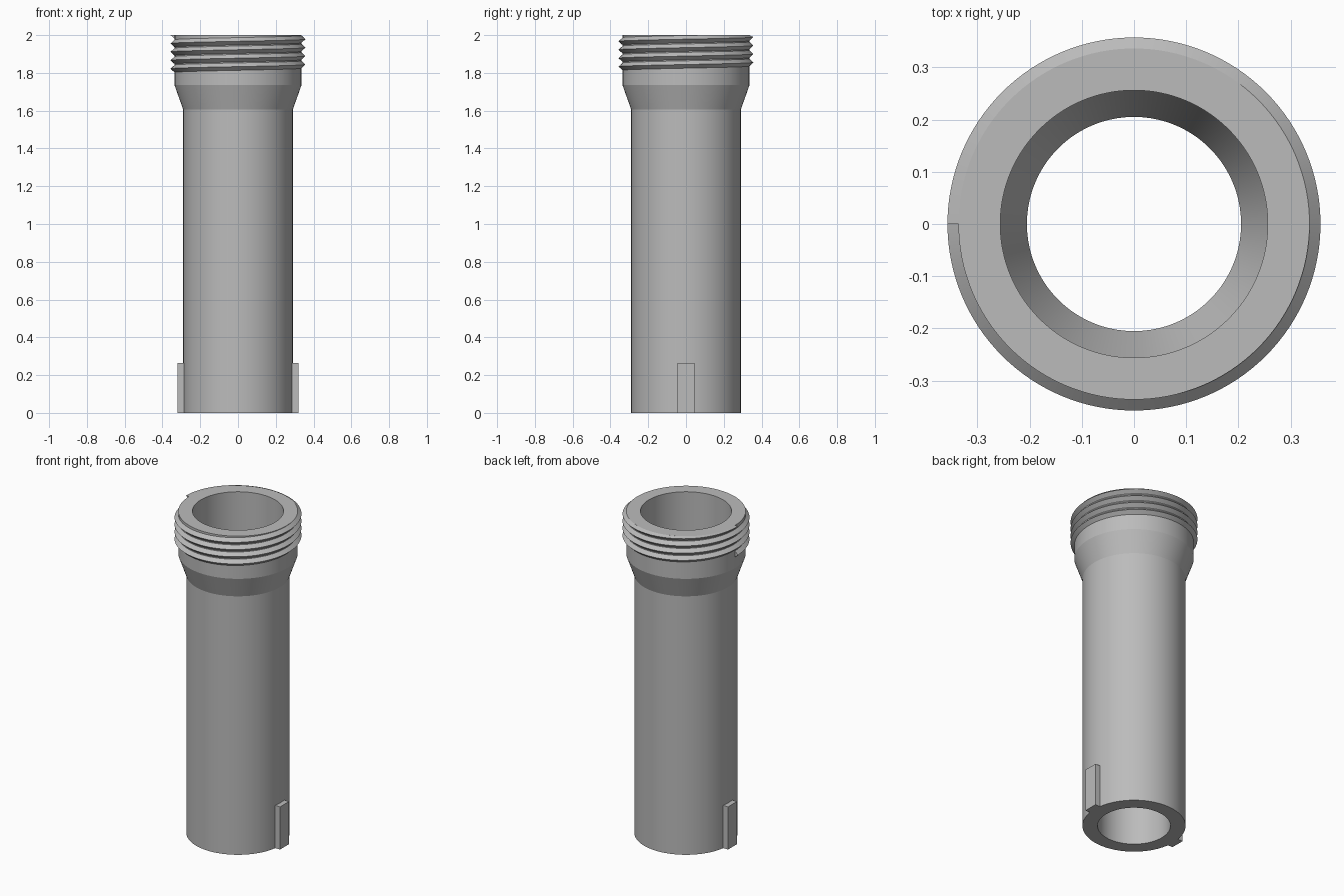
import bpy
import bmesh
from math import cos, sin, pi, radians

cube = bpy.data.objects.get("Cube")
if cube:
    bpy.data.objects.remove(cube, do_unlink=True)

grey = bpy.data.materials.new("plain grey")
grey.use_nodes = True
colour = (0.5, 0.5, 0.5, 1)
grey.diffuse_color = colour
grey.node_tree.nodes["Principled BSDF"].inputs["Base Color"].default_value = colour


def finish(name, bm, smooth=True):
    """Turn a bmesh into a grey object, smooth except at sharp edges."""
    bmesh.ops.recalc_face_normals(bm, faces=bm.faces)
    mesh = bpy.data.meshes.new(name)
    bm.to_mesh(mesh)
    bm.free()
    mesh.materials.append(grey)
    obj = bpy.data.objects.new(name, mesh)
    bpy.context.collection.objects.link(obj)
    if smooth:
        bpy.ops.object.select_all(action="DESELECT")
        obj.select_set(True)
        bpy.context.view_layer.objects.active = obj
        bpy.ops.object.shade_smooth_by_angle(angle=radians(15))
    return obj


def sweep(name, sections, closed):
    """Skin a list of closed cross-sections, joined in a ring or capped."""
    bm = bmesh.new()
    rings = [[bm.verts.new(p) for p in s] for s in sections]
    pairs = list(zip(rings, rings[1:]))
    if closed:
        pairs.append((rings[-1], rings[0]))
    else:
        bm.faces.new(rings[0])
        bm.faces.new(rings[-1])
    for a, b in pairs:
        for i in range(len(a)):
            j = (i + 1) % len(a)
            bm.faces.new((a[i], a[j], b[j], b[i]))
    return finish(name, bm)


def place(profile, angle):
    return [(r * cos(angle), r * sin(angle), z) for r, z in profile]


# Hollow tube with a flared neck, outside and bore
SEGMENTS = 128
TOP, CORE = 2.0, 0.336
tube = [(0.29, 0), (0.29, 1.605), (CORE, 1.735), (CORE, TOP),
        (0.256, TOP), (0.256, 1.735), (0.205, 1.605), (0.205, 0)]
sweep("tube_body",
      [place(tube, 2 * pi * i / SEGMENTS) for i in range(SEGMENTS)], True)

# Right-handed screw thread, trimmed flush with the rim
TURNS, START, PITCH, HALF, CREST = 4, 1.822, 0.0447, 0.02, 0.357
sections = []
for i in range(TURNS * SEGMENTS + 1):
    turn = i / SEGMENTS
    z = START + PITCH * turn
    ridge = [(CORE - 0.0005, z - HALF), (CREST, min(z, TOP)),
             (CORE - 0.0005, min(z + HALF, TOP))]
    sections.append(place(ridge, pi + 2 * pi * turn))
sweep("screw_thread", sections, False)

# Locating keys on both sides of the foot
for side, name in ((1, "left_key"), (-1, "right_key")):
    bm = bmesh.new()
    bmesh.ops.create_cube(bm, size=1)
    bmesh.ops.scale(bm, vec=(0.06, 0.088, 0.265), verts=bm.verts)
    bmesh.ops.translate(bm, vec=(side * 0.29, 0, 0.1325), verts=bm.verts)
    finish(name, bm, smooth=False)
